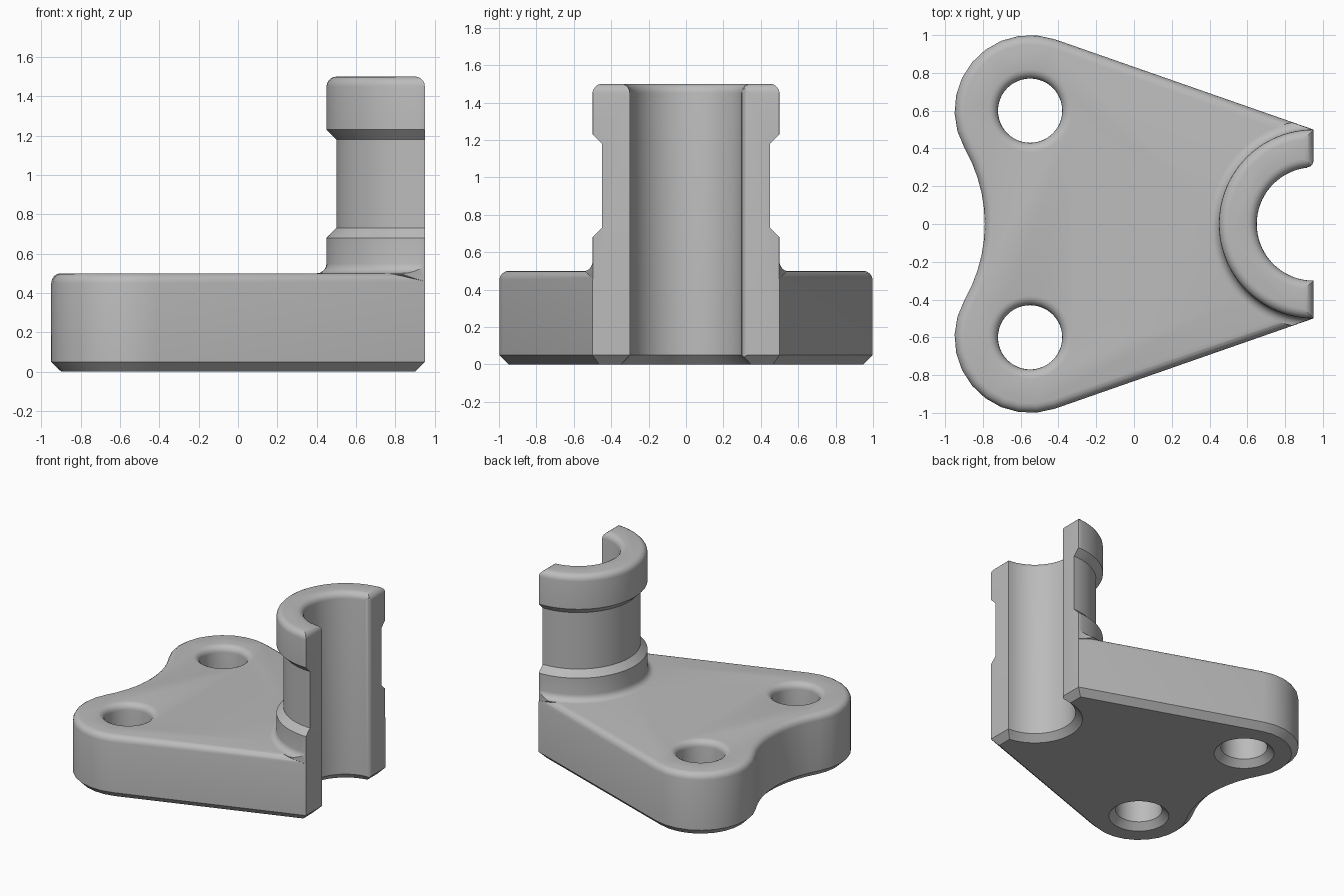
import bpy, bmesh
from math import sin, cos, radians, degrees, atan2, acos, hypot, pi

if "Cube" in bpy.data.objects:
    bpy.data.objects.remove(bpy.data.objects["Cube"], do_unlink=True)

CUT_X = 0.95            # flat face that halves the collar
LOBE = (-0.55, 0.6)     # centre of the rear lobe and its bolt hole
LOBE_R = 0.4
EDGE = 0.05             # size of every chamfer and round


def arc(cx, cy, r, start, end, steps):
    """Points on an arc, angles in degrees."""
    angles = [radians(start + (end - start) * i / steps) for i in range(steps + 1)]
    return [(cx + r * cos(a), cy + r * sin(a)) for a in angles]


def to_object(name, bm):
    bmesh.ops.recalc_face_normals(bm, faces=bm.faces)
    mesh = bpy.data.meshes.new(name)
    bm.to_mesh(mesh)
    bm.free()
    obj = bpy.data.objects.new(name, mesh)
    bpy.context.collection.objects.link(obj)
    return obj


def lathe(name, profile, x, y, steps=64):
    """Solid of revolution about a vertical axis, profile as (radius, z)."""
    bm = bmesh.new()
    rings = []
    for r, z in profile:
        ring = arc(x, y, r, 0, 360, steps)[:-1]
        rings.append([bm.verts.new((px, py, z)) for px, py in ring])
    for low, high in zip(rings, rings[1:]):
        for i in range(steps):
            j = (i + 1) % steps
            bm.faces.new((low[i], low[j], high[j], high[i]))
    bm.faces.new(rings[0])
    bm.faces.new(rings[-1])
    return to_object(name, bm)


def prism(name, outline, low, high, axis="z", rounded=False):
    """Extrude an outline along z, or an (x, z) outline along y."""
    place = (lambda a, b, h: (a, b, h)) if axis == "z" else (lambda a, b, h: (a, h, b))
    bm = bmesh.new()
    base = bm.faces.new([bm.verts.new(place(a, b, low)) for a, b in outline])
    top = bmesh.ops.extrude_face_region(bm, geom=[base])["geom"]
    for v in [g for g in top if isinstance(g, bmesh.types.BMVert)]:
        v.co = place(v.co.x, v.co.y if axis == "z" else v.co.z, high)
    bmesh.ops.recalc_face_normals(bm, faces=bm.faces)
    if rounded:
        for height, segments in ((high, 4), (low, 1)):
            rim = [e for e in bm.edges if all(abs(v.co.z - height) < 1e-5 for v in e.verts)]
            bmesh.ops.bevel(bm, geom=rim, offset=EDGE, segments=segments,
                            profile=0.5, affect="EDGES")
    return to_object(name, bm)


def combine(target, tool, operation):
    mod = target.modifiers.new(operation.title(), "BOOLEAN")
    mod.operation = operation
    mod.solver = "EXACT"
    mod.object = tool
    bpy.context.view_layer.objects.active = target
    bpy.ops.object.modifier_apply(modifier=mod.name)
    bpy.data.objects.remove(tool, do_unlink=True)


def hole_profile(r, top):
    """Bore with a chamfered bottom and a rounded top rim."""
    rim = arc(r + EDGE, top - EDGE, EDGE, 180, 90, 5)
    return [(r + 2 * EDGE, -EDGE), (r, EDGE)] + rim + [(r + EDGE, top + 0.1)]


# Plate outline: lobe arcs, concave waist, straight flanks running to the collar
dx, dy = CUT_X - LOBE[0], 0.5 - LOBE[1]
flank = degrees(atan2(dy, dx) + acos(LOBE_R / hypot(dx, dy)))
waist_x, waist_r = -1.595, 0.805
waist = degrees(atan2(LOBE[1], LOBE[0] - waist_x))
end_x = 1.1
end_y = 0.5 - (end_x - CUT_X) / (sin(radians(flank)) / cos(radians(flank)))
half = [(end_x, end_y)] + arc(*LOBE, LOBE_R, flank, 180 + waist, 10)
half += arc(waist_x, 0, waist_r, waist, 0, 5)[1:]
outline = half + [(x, -y) for x, y in reversed(half[:-1])]
bracket = prism("bracket", outline, 0, 0.5, rounded=True)

# Collar with base fillet, recessed neck and rounded top
collar_profile = [(0.5, 0.2), (0.5, 0.46), (0.55, 0.495)]
collar_profile += arc(0.55, 0.55, EDGE, 270, 180, 5)
collar_profile += [(0.5, 0.68), (0.45, 0.73), (0.45, 1.18), (0.5, 1.23)]
collar_profile += arc(0.45, 1.45, EDGE, 0, 90, 5)
collar = lathe("collar", collar_profile, CUT_X, 0, 96)
trim = prism("trim", [(x * 0.998, y * 0.998) for x, y in outline], 0.1, 2)
combine(collar, trim, "INTERSECT")
combine(bracket, collar, "UNION")

# Collar bore and the two bolt holes
combine(bracket, lathe("bore", hole_profile(0.3, 1.5), CUT_X, 0, 72), "DIFFERENCE")
for side in (1, -1):
    hole = lathe("bolt_hole", hole_profile(0.17, 0.5), LOBE[0], side * LOBE[1], 48)
    combine(bracket, hole, "DIFFERENCE")

# Flat split face, chamfered below and rounded above
split = [(-2, 0), (CUT_X - EDGE, 0), (CUT_X, EDGE)]
split += arc(CUT_X - EDGE, 1.5 - EDGE, EDGE, 0, 90, 5) + [(-2, 1.5)]
split = [(x, z if 0 < z < 1.5 - 1e-6 else z + (0.001 if z > 1 else -0.001)) for x, z in split]
combine(bracket, prism("split", split, -2, 2, axis="y"), "INTERSECT")

# Softened vertical edge on one side of the bore
soft = 0.035
edge_cut = [(1.05, 0.2), (CUT_X - soft, 0.2)]
edge_cut += arc(CUT_X - soft, 0.3 + soft, soft, 270, 360, 5) + [(1.05, 0.3 + soft)]
combine(bracket, prism("edge_cut", edge_cut, -0.1, 1.6), "DIFFERENCE")

# Single grey finish
grey = bpy.data.materials.new("plain grey")
grey.use_nodes = True
colour = (0.5, 0.5, 0.5, 1)
grey.diffuse_color = colour
grey.node_tree.nodes["Principled BSDF"].inputs["Base Color"].default_value = colour
bracket.data.materials.clear()
bracket.data.materials.append(grey)
for face in bracket.data.polygons:
    face.material_index = 0

bpy.ops.object.select_all(action="DESELECT")
bracket.select_set(True)
bpy.context.view_layer.objects.active = bracket
bpy.ops.object.shade_smooth_by_angle(angle=radians(30))
